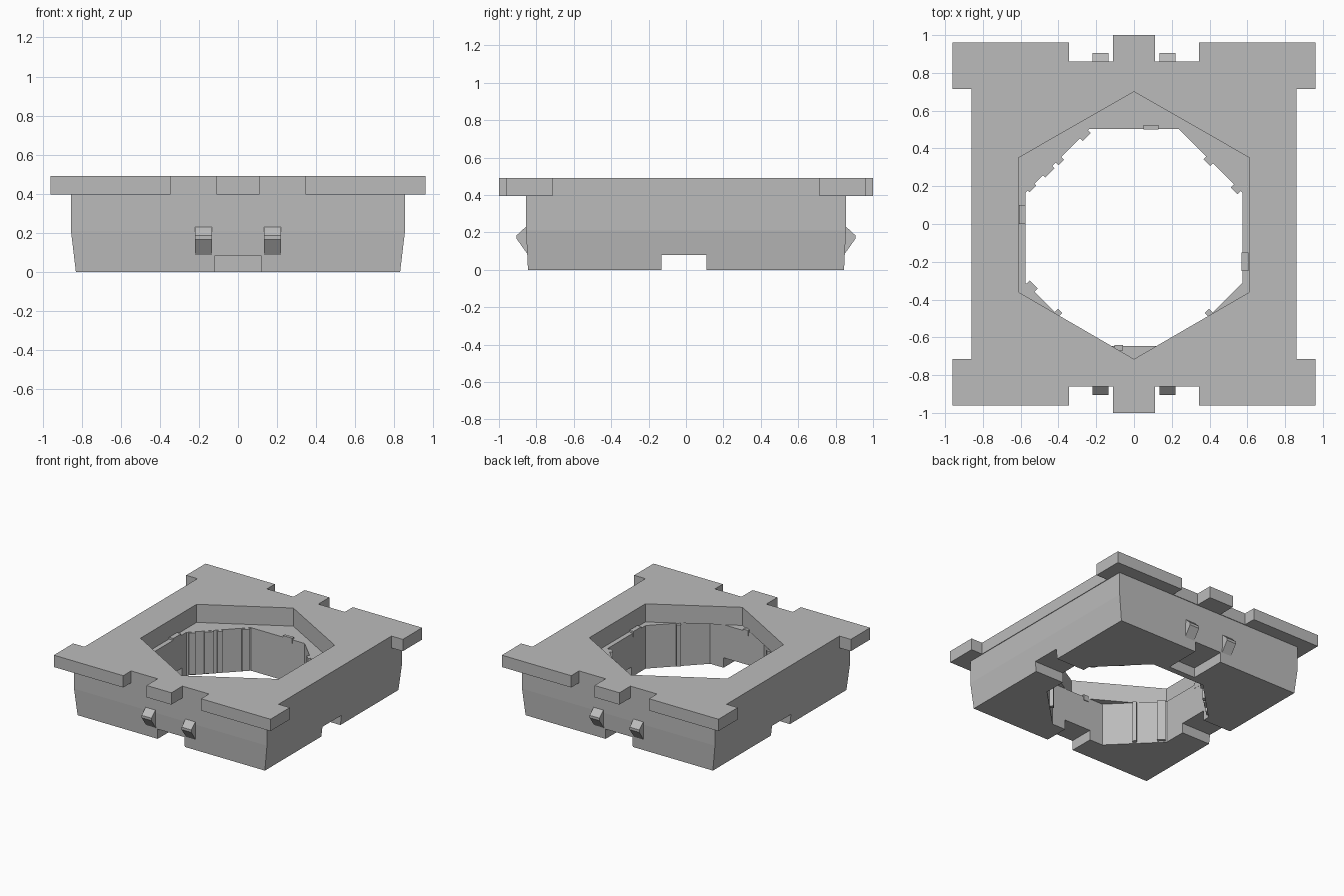
import bpy, bmesh, math
from mathutils import Matrix

if "Cube" in bpy.data.objects:
    bpy.data.objects.remove(bpy.data.objects["Cube"])

grey = bpy.data.materials.new("mid grey plastic")
grey.use_nodes = True
GREY = (0.5, 0.5, 0.5, 1)
grey.diffuse_color = GREY
grey.node_tree.nodes["Principled BSDF"].inputs["Base Color"].default_value = GREY


def loft(name, rings):
    """Closed solid through rings of (x, y, z) points."""
    bm = bmesh.new()
    loops = [[bm.verts.new(p) for p in ring] for ring in rings]
    bm.faces.new(loops[0][::-1])
    bm.faces.new(loops[-1])
    for low, high in zip(loops, loops[1:]):
        for i in range(len(low)):
            j = (i + 1) % len(low)
            bm.faces.new((low[i], low[j], high[j], high[i]))
    bmesh.ops.recalc_face_normals(bm, faces=bm.faces)
    mesh = bpy.data.meshes.new(name)
    bm.to_mesh(mesh)
    bm.free()
    mesh.materials.append(grey)
    obj = bpy.data.objects.new(name, mesh)
    bpy.context.collection.objects.link(obj)
    return obj


def prism(name, outline, z0, z1):
    return loft(name, [[(x, y, z) for x, y in outline] for z in (z0, z1)])


def rect(x, y, cx=0, cy=0):
    return [(cx - x, cy - y), (cx + x, cy - y), (cx + x, cy + y), (cx - x, cy + y)]


def combine(target, tool, operation):
    mod = target.modifiers.new(operation.lower(), 'BOOLEAN')
    mod.operation = operation
    mod.solver = 'EXACT'
    mod.object = tool
    bpy.context.view_layer.objects.active = target
    bpy.ops.object.modifier_apply(modifier=mod.name)
    bpy.data.objects.remove(tool)


# Body block with a tapered foot
levels = [(0.83, 0.845, 0), (0.855, 0.855, 0.21), (0.855, 0.855, 0.44)]
body = loft("frame_body", [[(x, y, z) for x, y in rect(hx, hy)] for hx, hy, z in levels])

# Top flange with corner ears and centre tabs, mirrored from one quarter
quarter = [(0.86, 0.715), (0.96, 0.715), (0.96, 0.96), (0.345, 0.96),
           (0.345, 0.86), (0.11, 0.86), (0.11, 1.0)]
half = quarter + [(-x, y) for x, y in reversed(quarter)]
outline = half + [(-x, -y) for x, y in half]
combine(body, prism("flange", outline, 0.395, 0.49), 'UNION')

# Hexagonal recess above, octagonal bore below
LEDGE = 0.345
hexagon = [(0, 0.7), (-0.612, 0.35), (-0.612, -0.36), (0, -0.715), (0.612, -0.36), (0.612, 0.35)]
combine(body, prism("recess_cutter", hexagon, LEDGE, 0.6), 'DIFFERENCE')
BORE_Y, APOTHEM = -0.072, 0.575
radius = APOTHEM / math.cos(math.pi / 8)
octagon = [(radius * math.cos(a), BORE_Y + radius * math.sin(a))
           for a in [math.pi / 8 + i * math.pi / 4 for i in range(8)]]
combine(body, prism("bore_cutter", octagon, -0.1, LEDGE + 0.001), 'DIFFERENCE')

# Cable notches through the foot of all four walls
for side in (-1, 1):
    combine(body, prism("end_notch_cutter", rect(0.12, 0.25, 0, side * 0.8), -0.1, 0.08), 'DIFFERENCE')
    combine(body, prism("side_notch_cutter", rect(0.22, 0.12, side * 0.76, -0.01), -0.1, 0.08), 'DIFFERENCE')

# Snap clips on front and back
clip = [(0.845, 0.08), (0.905, 0.165), (0.905, 0.185), (0.845, 0.24)]
for side, word in ((-1, "front"), (1, "back")):
    for cx, hand in ((0.177, "left"), (-0.177, "right")):
        loft(f"{word}_clip_{hand}",
             [[(x, side * y, z) for y, z in clip] for x in (cx - 0.043, cx + 0.043)])

# Upright ribs along the slanted walls of the bore
ribs = [(-0.265, 0.475, 0.03), (-0.4, 0.34, 0.02), (-0.46, 0.285, 0.035), (-0.55, 0.2, 0.025),
        (0.4, 0.34, 0.025), (0.545, 0.19, 0.025), (-0.545, -0.335, 0.03),
        (-0.405, -0.475, 0.016), (0.4, -0.475, 0.016)]
for i, (x, y, size) in enumerate(ribs):
    rib = prism(f"bore_rib_{i + 1}", rect(size, 0.02), 0.01, LEDGE - 0.002)
    slope = -1 if x * (y - BORE_Y) > 0 else 1
    rib.data.transform(Matrix.Translation((x, y, 0)) @ Matrix.Rotation(slope * math.pi / 4, 4, 'Z'))

# Small locating pads on the ledge
pads = [(0.09, 0.511, 0.04, 0.012), (-0.592, 0.05, 0.018, 0.05),
        (0.588, -0.2, 0.018, 0.05), (-0.08, -0.655, 0.022, 0.014)]
for i, (x, y, hx, hy) in enumerate(pads):
    prism(f"ledge_pad_{i + 1}", rect(hx, hy, x, y), LEDGE - 0.03, LEDGE + 0.015)
